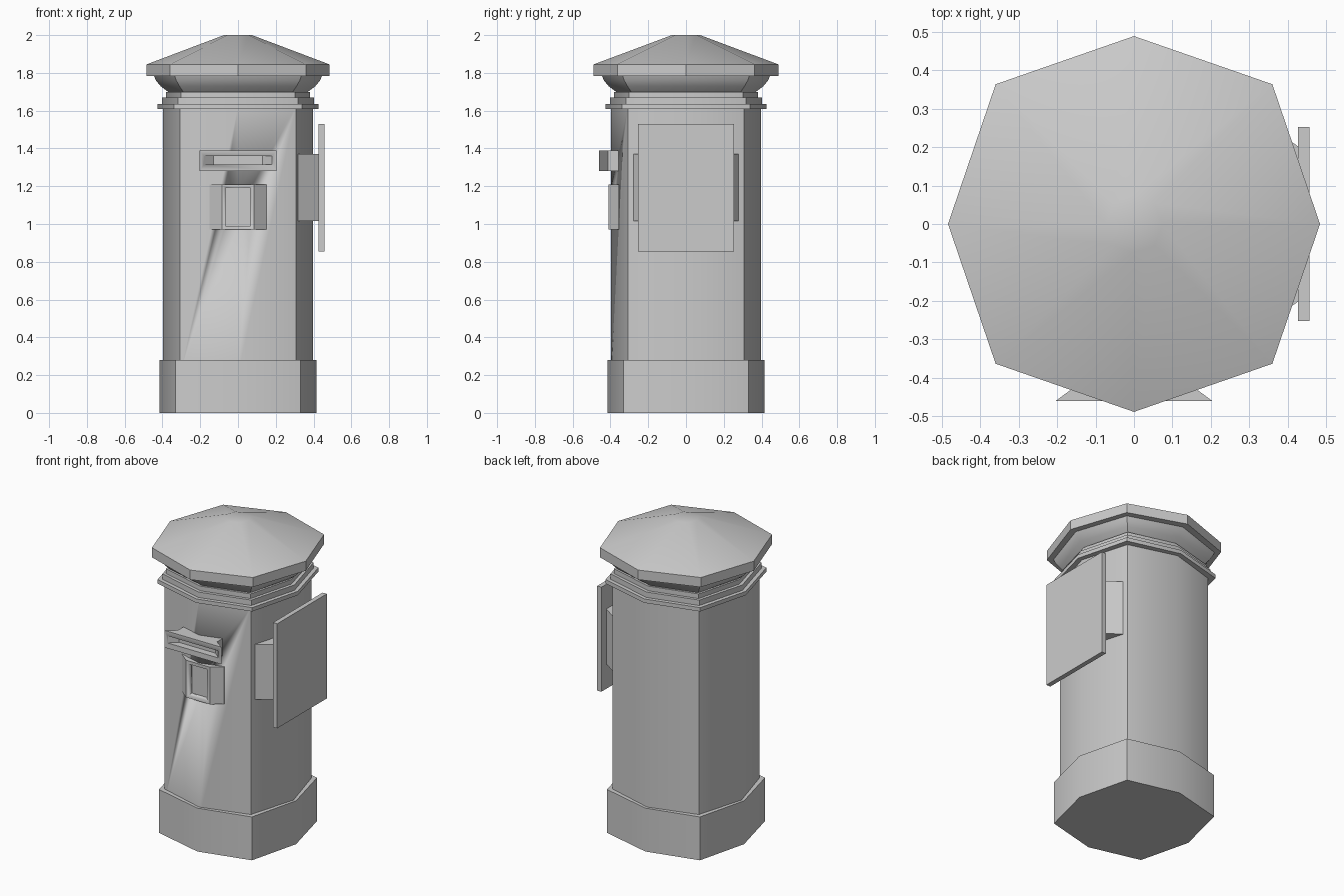
import bpy, bmesh, math

if "Cube" in bpy.data.objects:
    bpy.data.objects.remove(bpy.data.objects["Cube"])


def finish(name, bm):
    """Turn a bmesh into a named object with smooth shading and sharp edges."""
    bmesh.ops.recalc_face_normals(bm, faces=bm.faces)
    mesh = bpy.data.meshes.new(name)
    bm.to_mesh(mesh)
    bm.free()
    ob = bpy.data.objects.new(name, mesh)
    bpy.context.collection.objects.link(ob)
    bpy.ops.object.select_all(action='DESELECT')
    ob.select_set(True)
    bpy.context.view_layer.objects.active = ob
    bpy.ops.object.shade_smooth_by_angle(angle=math.radians(35))
    return ob


def octagon(name, profile, y_scale=1.0):
    """Loft eight-sided rings; each row is (axis radius, corner x/y, z)."""
    bm = bmesh.new()
    rings = []
    for a, d, z in profile:
        pts = [(a, 0), (d, d), (0, a), (-d, d), (-a, 0), (-d, -d), (0, -a), (d, -d)]
        rings.append([bm.verts.new((x, y * y_scale, z)) for x, y in pts])
    for lo, hi in zip(rings, rings[1:]):
        for i in range(8):
            j = (i + 1) % 8
            bm.faces.new((lo[i], lo[j], hi[j], hi[i]))
    bm.faces.new(rings[0])
    bm.faces.new(rings[-1])
    return finish(name, bm)


def plan(name, half, z0, z1):
    """Extrude upward a left/right mirrored plan outline given as (x, y)."""
    outline = half + [(-x, y) for x, y in reversed(half)]
    bm = bmesh.new()
    face = bm.faces.new([bm.verts.new((x, y, z0)) for x, y in outline])
    new = bmesh.ops.extrude_face_region(bm, geom=[face])['geom']
    bmesh.ops.translate(bm, vec=(0, 0, z1 - z0),
                        verts=[v for v in new if isinstance(v, bmesh.types.BMVert)])
    return finish(name, bm)


def cut(target, cutter):
    mod = target.modifiers.new('recess', 'BOOLEAN')
    mod.operation = 'DIFFERENCE'
    mod.solver = 'EXACT'
    mod.object = cutter
    cutter.hide_render = True
    cutter.hide_set(True)


# Eight-sided base, shaft, neck mouldings and cap
octagon('base', [(0.415, 0.332, 0), (0.415, 0.332, 0.28)])
body = octagon('body', [(0.397, 0.308, 0.2), (0.397, 0.308, 1.62)])
for name, a, d, z0, z1 in [('lower_band', 0.427, 0.338, 1.61, 1.635),
                           ('middle_band', 0.403, 0.317, 1.635, 1.67),
                           ('upper_band', 0.382, 0.302, 1.67, 1.70)]:
    octagon(name, [(a, d, z0), (a, d, z1)])
octagon('cornice', [(0.37, 0.29, 1.70), (0.41, 0.31, 1.73),
                    (0.435, 0.327, 1.76), (0.445, 0.335, 1.785)])
octagon('roof', [(0.484, 0.36, 1.783), (0.484, 0.36, 1.845), (0.074, 0.054, 2.0)], 1.01)

# Flared letter slot
slot = plan('letter_slot', [(0.14, -0.32), (0.14, -0.413), (0.203, -0.46)], 1.28, 1.39)
slot_cut = plan('slot_cutter', [(0.13, -0.415), (0.18, -0.458), (0.18, -0.50)], 1.315, 1.36)
cut(slot, slot_cut)

# Notice frame with sloped sides, recessed slightly into the shaft
frame = plan('notice_frame', [(0.15, -0.34), (0.15, -0.357), (0.085, -0.409)], 0.97, 1.21)
frame_cut = plan('frame_cutter', [(0.066, -0.375), (0.066, -0.45)], 0.99, 1.19)
cut(frame, frame_cut)
cut(body, frame_cut)

# Side sign board and its tapered mount
mount = plan('board_mount', [(0.29, -0.30), (0.20, -0.43)], 1.015, 1.37)
board = plan('side_board', [(0.253, -0.427), (0.253, -0.457)], 0.855, 1.53)
for ob in (mount, board):
    ob.rotation_euler.z = math.radians(90)
